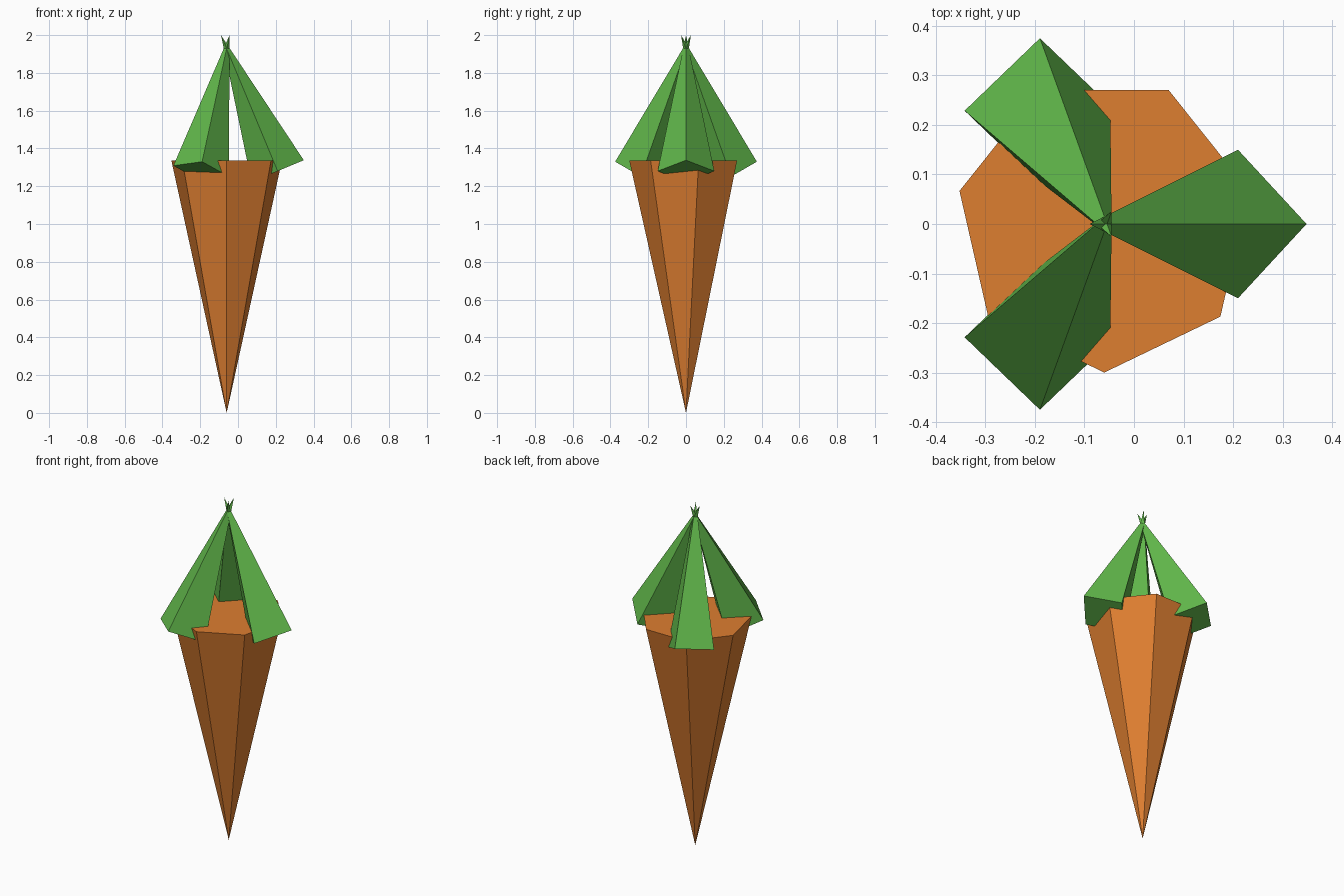
import bpy
from math import pi, cos, sin
from mathutils import Vector

cube = bpy.data.objects.get("Cube")
if cube:
    bpy.data.objects.remove(cube, do_unlink=True)


def make_material(name, colour):
    mat = bpy.data.materials.new(name)
    mat.use_nodes = True
    mat.diffuse_color = colour
    mat.node_tree.nodes["Principled BSDF"].inputs["Base Color"].default_value = colour
    return mat


def cone_between(name, base, apex, radius, sides, mat):
    """Flat-shaded cone with its base centre and apex at the given points."""
    axis = apex - base
    turn = Vector((0, 0, 1)).rotation_difference(axis)
    bpy.ops.mesh.primitive_cone_add(
        vertices=sides, radius1=radius, radius2=0, depth=axis.length,
        location=(base + apex) / 2, rotation=turn.to_euler())
    obj = bpy.context.object
    obj.name = name
    obj.data.materials.append(mat)
    return obj


orange = make_material("carrot orange", (0.73, 0.21, 0.03, 1))
green = make_material("leaf green", (0.12, 0.48, 0.07, 1))

CENTRE_X = -0.06
ROOT_TOP = 1.335

# Root: seven-sided cone pointing down, one corner to the front
bpy.ops.mesh.primitive_cone_add(
    vertices=7, radius1=0, radius2=0.3, depth=ROOT_TOP,
    location=(CENTRE_X, 0, ROOT_TOP / 2), rotation=(0, 0, pi))
root = bpy.context.object
root.name = "root"
root.data.materials.append(orange)

# Leaves: three four-sided cones leaning together, their tips crossing
for name, angle in (("leaf_left", 0), ("leaf_back", 2 * pi / 3), ("leaf_front", -2 * pi / 3)):
    out = Vector((cos(angle), sin(angle), 0))
    base = Vector((CENTRE_X, 0, 1.28)) + out * 0.27
    apex = Vector((CENTRE_X, 0, 2.0)) - out * 0.03
    cone_between(name, base, apex, 0.15, 4, green)
